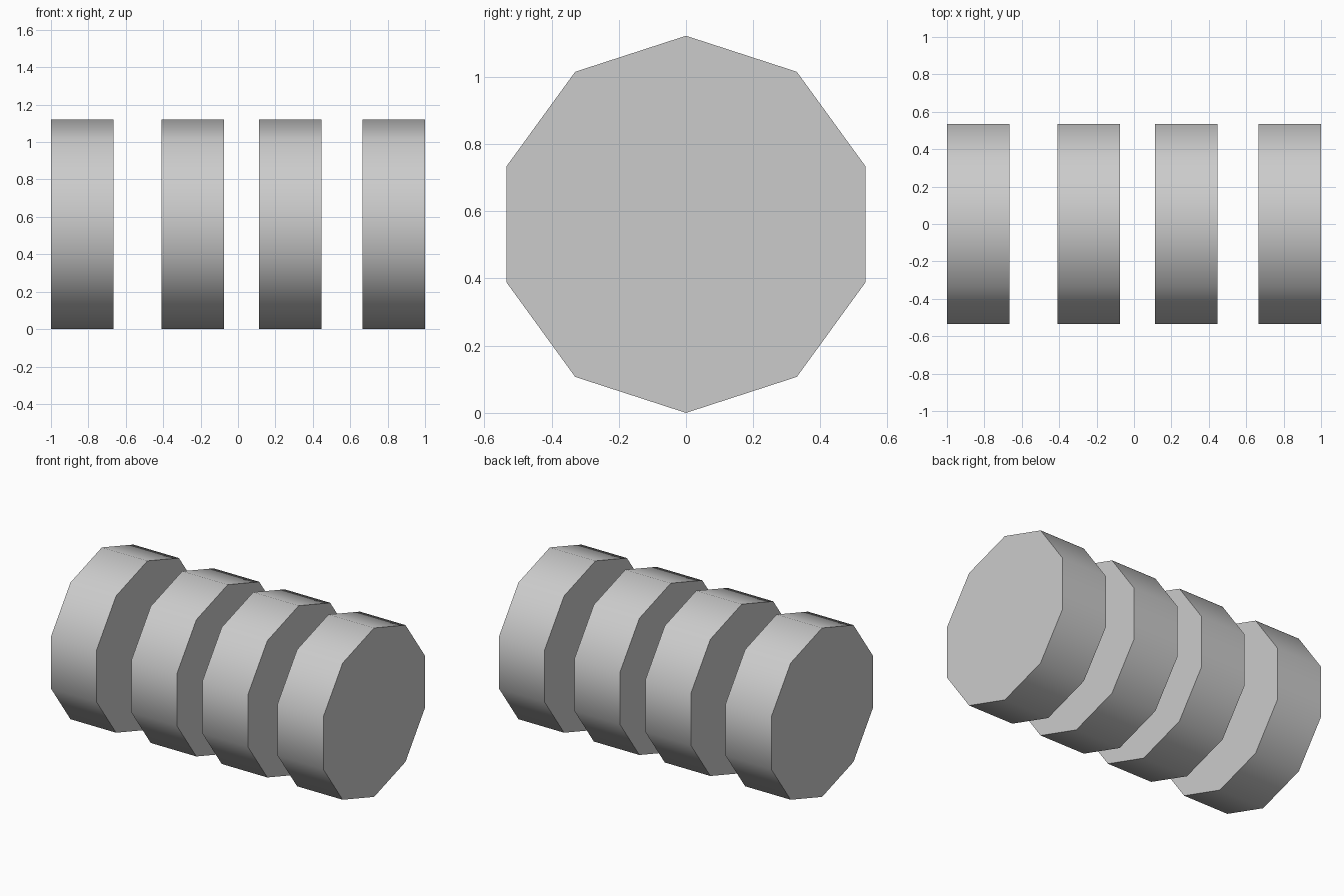
import bpy, bmesh
from math import sin, cos, pi, radians

if "Cube" in bpy.data.objects:
    bpy.data.objects.remove(bpy.data.objects["Cube"])

RADIUS, WIDTH, SIDES = 0.561, 0.335, 10


def make_disc(name, x):
    # Decagonal disc lying along x, with one corner pointing straight up
    bm = bmesh.new()
    ring = [bm.verts.new((-WIDTH / 2, RADIUS * sin(2 * pi * i / SIDES),
                          RADIUS * cos(2 * pi * i / SIDES))) for i in range(SIDES)]
    face = bm.faces.new(ring)
    ext = bmesh.ops.extrude_face_region(bm, geom=[face], use_keep_orig=True)
    moved = [g for g in ext["geom"] if isinstance(g, bmesh.types.BMVert)]
    bmesh.ops.translate(bm, verts=moved, vec=(WIDTH, 0, 0))
    bmesh.ops.recalc_face_normals(bm, faces=bm.faces)
    mesh = bpy.data.meshes.new(name)
    bm.to_mesh(mesh)
    bm.free()
    obj = bpy.data.objects.new(name, mesh)
    obj.location = (x, 0, RADIUS)
    bpy.context.collection.objects.link(obj)
    # Smooth rim, sharp edges around the flat end caps
    bpy.ops.object.select_all(action='DESELECT')
    obj.select_set(True)
    bpy.context.view_layer.objects.active = obj
    bpy.ops.object.shade_smooth_by_angle(angle=radians(45))


# Four discs in a row
for n, x in enumerate((-0.8325, -0.2425, 0.279, 0.8325), 1):
    make_disc(f"disc_{n}", x)
